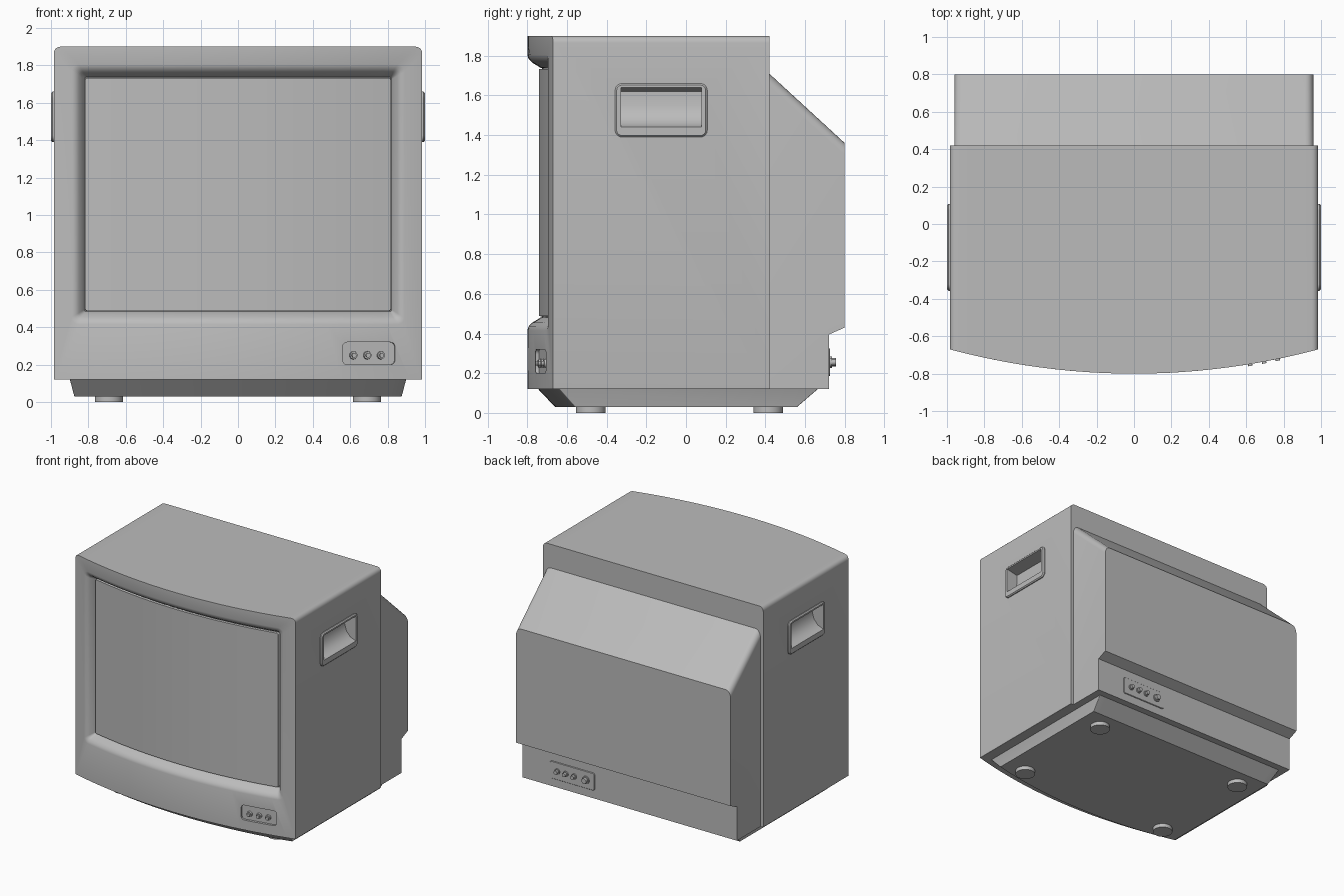
import bpy, bmesh, math
from mathutils import Matrix, Vector

if "Cube" in bpy.data.objects:
    bpy.data.objects.remove(bpy.data.objects["Cube"])

grey = bpy.data.materials.new("warm_grey_plastic")
grey.use_nodes = True
grey.diffuse_color = (0.5, 0.5, 0.5, 1)
grey.node_tree.nodes["Principled BSDF"].inputs["Base Color"].default_value = (0.5, 0.5, 0.5, 1)

RADIUS = 3.8   # curvature of the front
FRONT = -0.8


def arc(x):
    """Distance the curved front falls back at x."""
    return RADIUS - math.sqrt(RADIUS ** 2 - x ** 2)


def finish(name, bm, matrix=None):
    bmesh.ops.recalc_face_normals(bm, faces=bm.faces)
    if matrix:
        bm.transform(matrix)
    mesh = bpy.data.meshes.new(name)
    bm.to_mesh(mesh)
    bm.free()
    ob = bpy.data.objects.new(name, mesh)
    mesh.materials.append(grey)
    bpy.context.collection.objects.link(ob)
    return ob


def select(ob):
    bpy.ops.object.select_all(action="DESELECT")
    ob.select_set(True)
    bpy.context.view_layer.objects.active = ob


def smooth(ob, degrees=35):
    select(ob)
    bpy.ops.object.shade_smooth_by_angle(angle=math.radians(degrees))


def cut(ob, cutter):
    select(ob)
    mod = ob.modifiers.new("cut", "BOOLEAN")
    mod.operation, mod.solver, mod.object = "DIFFERENCE", "EXACT", cutter
    bpy.ops.object.modifier_apply(modifier=mod.name)


def ring(w, h, low_r, top_r, n=1):
    """Rounded rectangle from the lower left, anticlockwise."""
    pts = []
    corners = [(-1, -1, low_r, 180), (1, -1, low_r, 270), (1, 1, top_r, 0), (-1, 1, top_r, 90)]
    for i, (sx, sy, r, start) in enumerate(corners):
        cx, cy = sx * (w / 2 - r), sy * (h / 2 - r)
        for k in range(6):
            a = math.radians(start + 18 * k)
            pts.append((cx + r * math.cos(a), cy + r * math.sin(a)))
        if i in (0, 2):
            x0, x1 = pts[-1][0], -pts[-1][0]
            pts += [(x0 + (x1 - x0) * k / n, pts[-1][1]) for k in range(1, n)]
    return pts


def loft(loops):
    """Bridge equal loops and close both ends with strips."""
    bm = bmesh.new()
    rows = [[bm.verts.new(p) for p in loop] for loop in loops]
    n = len(rows[0])
    for a, b in zip(rows, rows[1:]):
        for k in range(n):
            bm.faces.new((a[k], a[(k + 1) % n], b[(k + 1) % n], b[k]))
    for row in (rows[0], rows[-1]):
        for k in range(n // 2 - 1):
            bm.faces.new((row[k], row[k + 1], row[n - 2 - k], row[n - 1 - k]))
    return bm


def plate(name, w, h, r, depth, matrix, bevel=0.0):
    """Rounded plate whose face points along local +z."""
    loops = [[(u, v, 0) for u, v in ring(w, h, r, r)],
             [(u, v, depth - bevel) for u, v in ring(w, h, r, r)]]
    if bevel:
        loops.append([(u, v, depth) for u, v in ring(w - 2 * bevel, h - 2 * bevel, r - bevel, r - bevel)])
    return finish(name, loft(loops), matrix)


def cylinder(name, r1, r2, depth, matrix, sides=24):
    bm = bmesh.new()
    bmesh.ops.create_cone(bm, cap_ends=True, segments=sides, radius1=r1, radius2=r2, depth=depth)
    ob = finish(name, bm, matrix @ Matrix.Translation((0, 0, depth / 2)))
    smooth(ob)
    return ob


def prism(profile, half, axis_x=True):
    """Extrude a side profile across the chosen axis."""
    def at(p, s):
        return (s, p[0], p[1]) if axis_x else (p[0], s, p[1])
    bm = bmesh.new()
    a, b = ([bm.verts.new(at(p, s)) for p in profile] for s in (-half, half))
    bm.faces.new(a)
    bm.faces.new(b)
    for k in range(len(a)):
        j = (k + 1) % len(a)
        bm.faces.new((a[k], a[j], b[j], b[k]))
    return bm


# Cabinet with curved front, flared bezel, seam and screen
N = 32


def front_loop(w, h, zc, depth, low_r, top_r):
    return [(x, FRONT + arc(x) + depth, z + zc) for x, z in ring(w, h, low_r, top_r, N)]


outer = ring(1.97, 1.78, 0.004, 0.035, N)
loops = [[(x, 0.42, z + 1.01) for x, z in outer], front_loop(1.97, 1.78, 1.01, 0, 0.004, 0.035)]
for grow, depth in ((0.065, 0), (0.045, 0.006), (0.025, 0.025), (0.01, 0.05), (0, 0.066),
                    (-0.003, 0.075), (-0.006, 0.075), (-0.008, 0.058)):
    loops.append(front_loop(1.65 + 2 * grow, 1.26 + 2 * grow, 1.11, depth,
                            0.012 + max(grow, 0) * 0.4, 0.012 + max(grow, 0) * 0.4))
cabinet = finish("cabinet", loft(loops))

# Side handles: raised surround with a scooped grip
grip = [(1.05, 1.43), (1.0, 1.44), (0.95, 1.46), (0.915, 1.50), (0.9, 1.55),
        (0.9, 1.62), (1.0, 1.64), (1.05, 1.64)]
for side, label in ((1, "left"), (-1, "right")):
    face = Matrix(((0, 0, side, side * 0.975), (1, 0, 0, -0.125), (0, 1, 0, 1.525), (0, 0, 0, 1)))
    surround = plate(label + "_handle_surround", 0.465, 0.27, 0.035, 0.025, face, 0.008)
    scoop = finish("scoop_cutter", prism([(side * x, z) for x, z in grip], 0.203, False),
                   Matrix.Translation((0, -0.125, 0)))
    scoop.hide_render = True
    for ob in (cabinet, surround):
        cut(ob, scoop)
    bpy.data.objects.remove(scoop)
    smooth(surround)


# Front control recess and knobs
def on_front(x, z, out=0.0):
    turn = math.asin(x / RADIUS)
    return (Matrix.Translation((x, FRONT + arc(x), z)) @ Matrix.Rotation(turn, 4, "Z")
            @ Matrix.Rotation(math.pi / 2, 4, "X") @ Matrix.Translation((0, 0, out)))


recess = plate("recess_cutter", 0.285, 0.12, 0.025, 0.06, on_front(0.7, 0.26, -0.02))
recess.hide_render = True
cut(cabinet, recess)
bpy.data.objects.remove(recess)
smooth(cabinet)
for i, x in enumerate((0.62, 0.695, 0.768)):
    cylinder(f"front_jack_{i + 1}_collar", 0.022, 0.02, 0.018, on_front(x, 0.25, -0.022))
    cylinder(f"front_jack_{i + 1}_pin", 0.012, 0.012, 0.032, on_front(x, 0.25, -0.022))

# Rear housing with sloped top and stepped connector bay
rear = prism([(0.40, 1.728), (0.80, 1.36), (0.80, 0.43), (0.72, 0.395), (0.72, 0.12), (0.40, 0.12)], 0.96)
slope = [e for e in rear.edges
         if abs(e.verts[0].co.x - e.verts[1].co.x) < 0.01
         and min(v.co.z for v in e.verts) > 1.3 and max(v.co.z for v in e.verts) > 1.5
         and max(v.co.y for v in e.verts) > 0.7]
bmesh.ops.bevel(rear, geom=slope, offset=0.045, segments=5, profile=0.5, affect="EDGES")
smooth(finish("rear_housing", rear), 30)

# Rear connector plate and sockets
back = Matrix.Rotation(math.pi, 4, "Z") @ Matrix.Rotation(math.pi / 2, 4, "X")


def on_back(x, z):
    return Matrix.Translation((x, 0.715, z)) @ back


smooth(plate("rear_connector_plate", 0.4, 0.14, 0.018, 0.012, on_back(0.51, 0.255), 0.003))
for i, (x, r) in enumerate(((0.64, 0.022), (0.565, 0.022), (0.49, 0.022), (0.385, 0.03))):
    cylinder(f"rear_socket_{i + 1}_collar", r, r, 0.022, on_back(x, 0.255))
    cylinder(f"rear_socket_{i + 1}_barrel", r * 0.7, r * 0.7, 0.042, on_back(x, 0.255))


# Tapered base following the curved front
def base_loop(half, y_front, y_back, z):
    depth, mid = y_back - y_front, (y_back + y_front) / 2
    return [(x, y + mid + (arc(x) if y < 0 else 0), z)
            for x, y in ring(2 * half, depth, 0.004, 0.004, N)]


smooth(finish("base", loft([base_loop(0.9, -0.75, 0.67, 0.125), base_loop(0.875, -0.66, 0.56, 0.03)])), 25)

# Feet
for x, sx in ((0.69, "left"), (-0.69, "right")):
    for y, sy in ((-0.48, "front"), (0.415, "rear")):
        cylinder(f"{sy}_{sx}_foot", 0.075, 0.075, 0.035, Matrix.Translation((x, y, 0)), 32)
